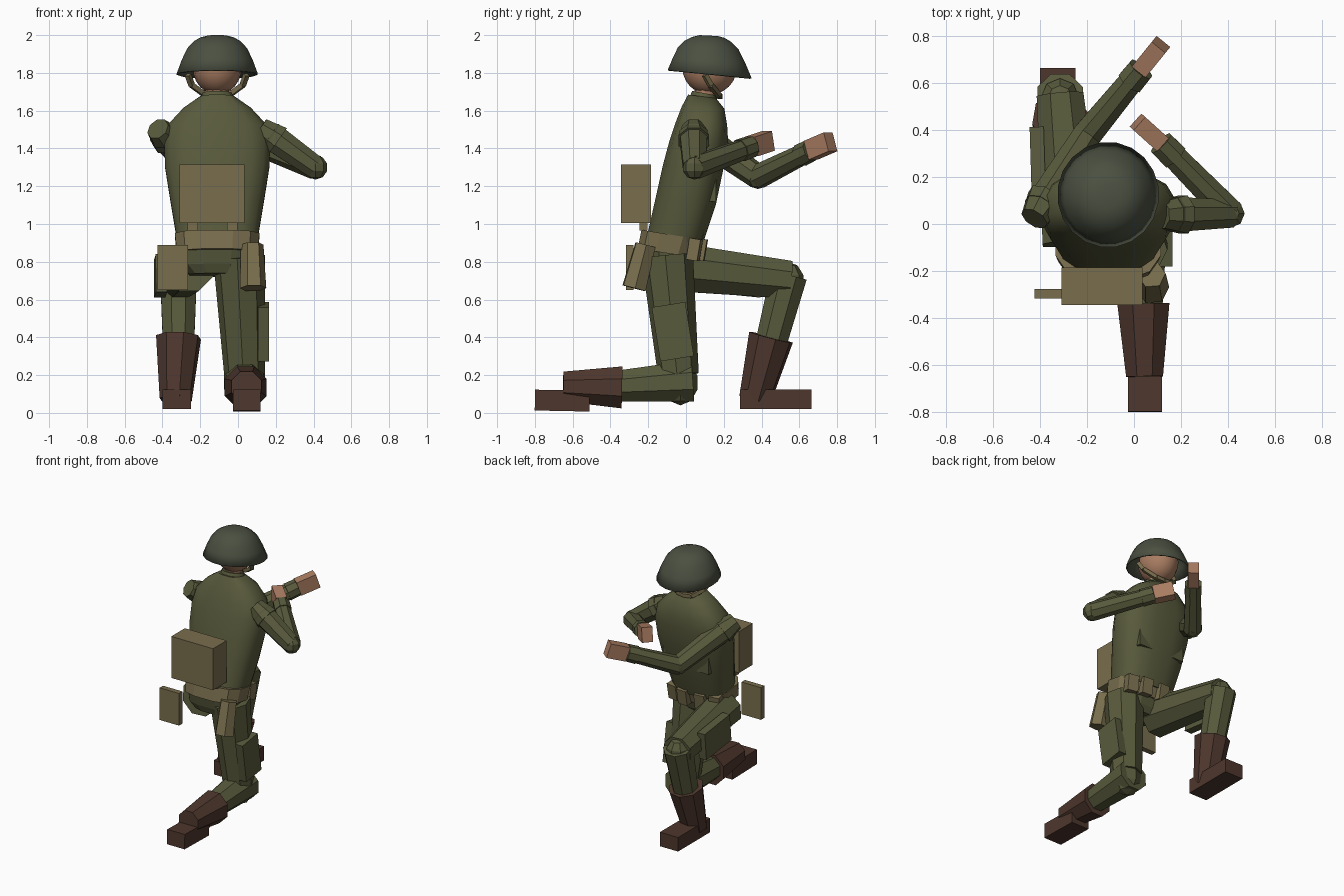
import bpy, bmesh, math
from mathutils import Vector, Matrix

cube = bpy.data.objects.get("Cube")
if cube:
    bpy.data.objects.remove(cube, do_unlink=True)

CX = -0.11  # body centre line


def material(name, rgb):
    m = bpy.data.materials.new(name)
    m.use_nodes = True
    m.diffuse_color = (*rgb, 1)
    bsdf = next(n for n in m.node_tree.nodes if n.type == 'BSDF_PRINCIPLED')
    bsdf.inputs["Base Color"].default_value = (*rgb, 1)
    bsdf.inputs["Roughness"].default_value = 0.8
    return m


cloth = material("cloth", (0.098, 0.102, 0.045))
steel = material("helmet_paint", (0.07, 0.08, 0.053))
canvas = material("canvas", (0.19, 0.155, 0.075))
skin = material("skin", (0.40, 0.205, 0.122))
leather = material("leather", (0.076, 0.038, 0.026))


def finish(name, bm, mat, smooth=False):
    bmesh.ops.recalc_face_normals(bm, faces=bm.faces)
    mesh = bpy.data.meshes.new(name)
    bm.to_mesh(mesh)
    bm.free()
    mesh.materials.append(mat)
    obj = bpy.data.objects.new(name, mesh)
    bpy.context.collection.objects.link(obj)
    if smooth:
        bpy.ops.object.select_all(action='DESELECT')
        obj.select_set(True)
        bpy.context.view_layer.objects.active = obj
        bpy.ops.object.shade_smooth_by_angle(angle=math.radians(40))
    return obj


def loft(name, rings, mat, segments=16, power=1.0, open_base=False, smooth=True):
    """Stack of tilted ovals: (back y, back z, front y, front z, half width).
    A power below 1 makes the ovals squarer."""
    bm = bmesh.new()
    loops = []
    for yb, zb, yf, zf, half in rings:
        loop = []
        for i in range(segments):
            a = math.tau * (i + 0.5) / segments
            u, v = (math.copysign(abs(w) ** power, w) for w in (math.cos(a), math.sin(a)))
            t = (1 + v) / 2
            loop.append(bm.verts.new((CX + half * u, yb + (yf - yb) * t, zb + (zf - zb) * t)))
        loops.append(loop)
    for lo, hi in zip(loops, loops[1:]):
        for i in range(segments):
            j = (i + 1) % segments
            bm.faces.new((lo[i], lo[j], hi[j], hi[i]))
    bm.faces.new(loops[-1])
    if not open_base:
        bm.faces.new(loops[0][::-1])
    return finish(name, bm, mat, smooth)


def limb(name, a, b, r1, r2, mat, sides=8):
    """Tapered prism running from a to b."""
    a, b = Vector(a), Vector(b)
    d = b - a
    bm = bmesh.new()
    bmesh.ops.create_cone(bm, cap_ends=True, segments=sides, radius1=r1, radius2=r2, depth=d.length)
    bm.transform(Matrix.Translation((a + b) / 2) @ d.to_track_quat('Z', 'Y').to_matrix().to_4x4()
                 @ Matrix.Rotation(math.pi / sides, 4, 'Z'))
    return finish(name, bm, mat)


def box(name, centre, size, mat, along=(0, 1, 0)):
    """Box whose local y axis points along the given direction."""
    bm = bmesh.new()
    bmesh.ops.create_cube(bm, size=1)
    turn = Vector(along).to_track_quat('Y', 'Z').to_matrix().to_4x4()
    bm.transform(Matrix.Translation(centre) @ turn @ Matrix.Diagonal((*size, 1)))
    return finish(name, bm, mat)


def ball(name, centre, size, mat, u=8, v=5, smooth=False):
    bm = bmesh.new()
    bmesh.ops.create_uvsphere(bm, u_segments=u, v_segments=v, radius=1)
    bm.transform(Matrix.Translation(centre) @ Matrix.Diagonal((*size, 1)))
    return finish(name, bm, mat, smooth)


# Torso, belt and hips, leaning forward
loft("torso", [(-0.21, 0.93, 0.09, 0.89, 0.215), (-0.165, 1.13, 0.16, 1.10, 0.25),
               (-0.125, 1.31, 0.20, 1.29, 0.28), (-0.09, 1.44, 0.225, 1.44, 0.285),
               (-0.06, 1.53, 0.22, 1.52, 0.265), (-0.025, 1.62, 0.205, 1.61, 0.18),
               (0.01, 1.685, 0.16, 1.665, 0.09)], cloth, power=0.75)
loft("belt", [(-0.26, 0.87, 0.06, 0.82, 0.22), (-0.24, 0.97, 0.09, 0.915, 0.23)],
     canvas, 12, power=0.75, smooth=False)
loft("hips", [(-0.2, 0.74, 0.0, 0.72, 0.15), (-0.22, 0.79, 0.03, 0.76, 0.2),
              (-0.24, 0.90, 0.06, 0.86, 0.21)], cloth, 12, power=0.75, smooth=False)

# Head, neck and helmet
ball("head", (CX, 0.125, 1.83), (0.13, 0.145, 0.145), skin, 16, 12, True)
loft("neck", [(0.04, 1.62, 0.15, 1.62, 0.065), (0.05, 1.76, 0.18, 1.76, 0.065)], skin, 10)
loft("collar", [(0.015, 1.665, 0.17, 1.64, 0.095), (0.03, 1.705, 0.165, 1.68, 0.08)], cloth, 12)
helmet = loft("helmet", [(-0.10, 1.815, 0.35, 1.772, 0.217), (-0.072, 1.88, 0.315, 1.855, 0.19),
                         (-0.045, 1.935, 0.28, 1.925, 0.16), (-0.01, 1.97, 0.24, 1.965, 0.125),
                         (0.03, 1.99, 0.205, 1.985, 0.09), (0.07, 2.0, 0.17, 1.995, 0.05)],
              steel, 20, open_base=True)
shell = helmet.modifiers.new("thickness", 'SOLIDIFY')
shell.thickness = 0.01

# Chin strap, mirrored and joined under the chin
for side in (-1, 1):
    path = [(CX + side * x, y, z) for x, y, z in
            ((0.155, 0.10, 1.79), (0.135, 0.13, 1.735), (0.06, 0.175, 1.68), (0, 0.18, 1.675))]
    for a, b in zip(path, path[1:]):
        limb("chin_strap", a, b, 0.018, 0.018, canvas, 4)


# Arms
def arm(name, shoulder, elbow, wrist, fingertips):
    shoulder, elbow, wrist, tip = map(Vector, (shoulder, elbow, wrist, fingertips))
    reach = (elbow - shoulder).normalized()
    limb(name + "_shoulder", shoulder - reach * 0.065, shoulder + reach * 0.05, 0.062, 0.088, cloth)
    limb(name + "_upper", shoulder, elbow, 0.08, 0.065, cloth)
    ball(name + "_elbow", elbow, (0.065, 0.065, 0.065), cloth)
    limb(name + "_forearm", elbow, wrist, 0.066, 0.054, cloth)
    limb(name + "_cuff", wrist.lerp(elbow, 0.2), wrist, 0.062, 0.06, cloth)
    box(name + "_hand", (wrist + tip) / 2, (0.075, (tip - wrist).length, 0.105), skin, tip - wrist)


arm("bent_arm", (0.17, 0.04, 1.47), (0.41, 0.045, 1.30), (0.115, 0.345, 1.41), (0.015, 0.435, 1.44))
arm("reaching_arm", (-0.395, 0.07, 1.47), (-0.20, 0.38, 1.25), (0.03, 0.66, 1.39), (0.115, 0.765, 1.435))

# Forward leg, foot planted
limb("forward_thigh", (-0.26, -0.08, 0.775), (-0.315, 0.55, 0.705), 0.14, 0.108, cloth)
ball("forward_knee", (-0.315, 0.54, 0.70), (0.085, 0.085, 0.1), cloth)
limb("forward_shin", (-0.315, 0.545, 0.73), (-0.315, 0.44, 0.33), 0.105, 0.088, cloth)
limb("forward_boot", (-0.315, 0.45, 0.40), (-0.33, 0.365, 0.07), 0.122, 0.087, leather)
box("forward_foot", (-0.325, 0.475, 0.072), (0.15, 0.38, 0.105), leather)
box("forward_thigh_pocket", (-0.41, 0.25, 0.725), (0.06, 0.31, 0.2), cloth, (-0.03, 1, -0.1))

# Kneeling leg, shin along the ground
limb("kneeling_thigh", (0.005, -0.10, 0.83), (0.035, -0.04, 0.2), 0.138, 0.108, cloth)
ball("kneeling_knee", (0.035, -0.03, 0.16), (0.10, 0.095, 0.12), cloth)
limb("kneeling_shin", (0.035, 0.035, 0.17), (0.04, -0.40, 0.14), 0.118, 0.085, cloth)
limb("kneeling_boot", (0.04, -0.34, 0.135), (0.045, -0.65, 0.14), 0.12, 0.085, leather)
box("kneeling_foot", (0.047, -0.655, 0.065), (0.145, 0.29, 0.11), leather, (0, -1, 0.02))
box("kneeling_thigh_pocket", (0.135, -0.07, 0.43), (0.06, 0.18, 0.29), cloth, (0, 1, 0.16))

# Backpack and its straps
box("backpack", (-0.137, -0.265, 1.16), (0.345, 0.16, 0.31), canvas)
for x in (-0.24, -0.03):
    box("pack_strap", (x, -0.225, 0.985), (0.055, 0.04, 0.04), canvas)

# Gear hanging from the belt
box("haversack", (-0.345, -0.298, 0.77), (0.16, 0.04, 0.24), canvas)
limb("canteen", (0.075, -0.215, 0.89), (0.08, -0.275, 0.66), 0.06, 0.07, canvas, 6)
for side in (-1, 1):
    box("chest_pocket", (CX + side * 0.13, 0.135, 1.21), (0.12, 0.05, 0.18), cloth)
    box("front_strap", (CX + side * 0.11, 0.092, 1.0), (0.04, 0.03, 0.2), canvas, (0, 1, -0.3))
    for x, y in ((0.07, 0.075), (0.17, 0.045)):
        box("ammo_pouch", (CX + side * x, y, 0.865), (0.08, 0.06, 0.115), canvas,
            (side * x, 1, -0.17))
